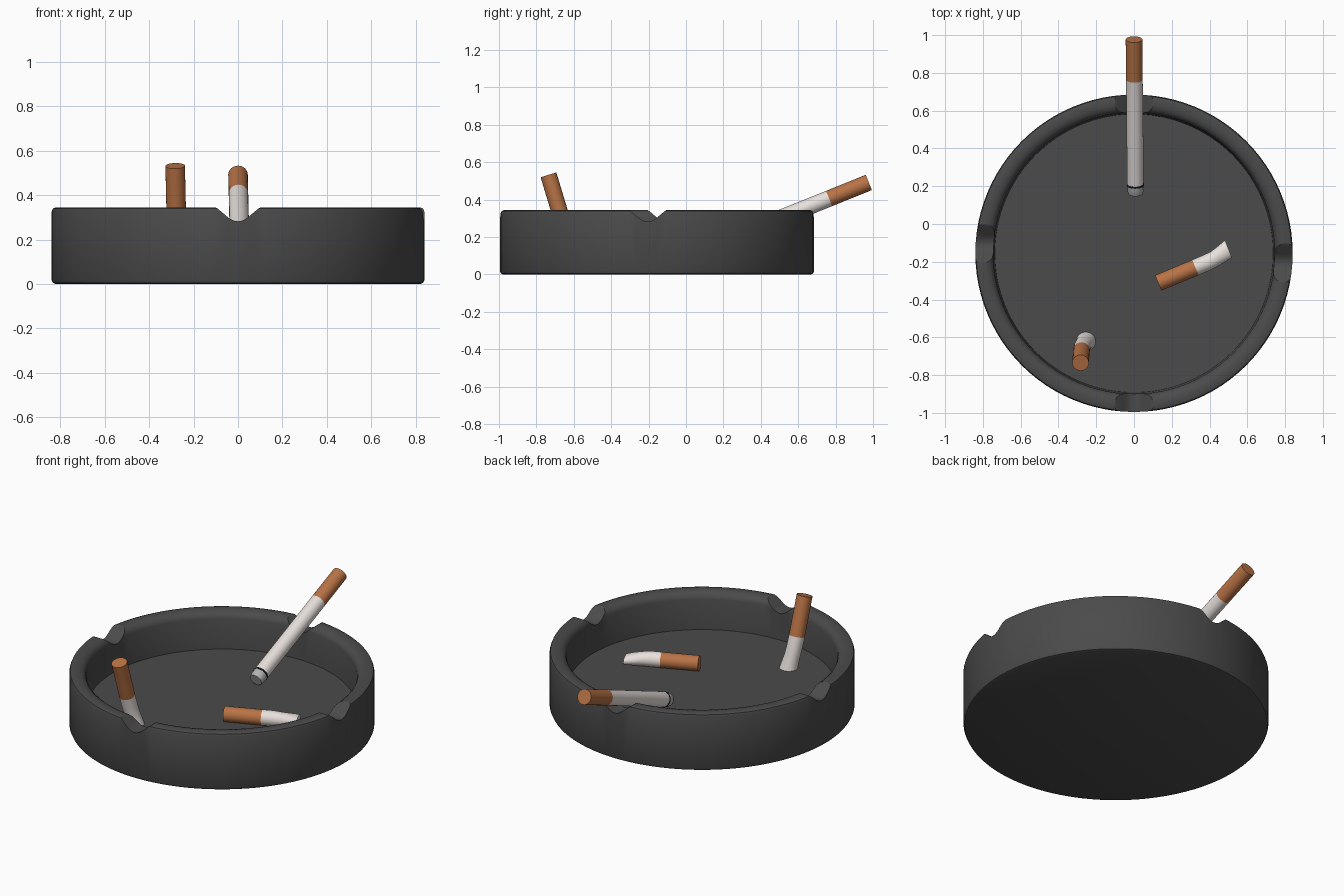
import bpy, bmesh, math
from mathutils import Vector

if "Cube" in bpy.data.objects:
    bpy.data.objects.remove(bpy.data.objects["Cube"])

CY = -0.155      # tray centre in y
FLOOR = 0.125    # height of the tray floor
R = 0.044        # cigarette radius


def material(name, rgb):
    m = bpy.data.materials.new(name)
    m.diffuse_color = (*rgb, 1)
    m.use_nodes = True
    m.node_tree.nodes["Principled BSDF"].inputs["Base Color"].default_value = m.diffuse_color
    return m


DARK = material("dark_ceramic", (0.07, 0.07, 0.07))
CORK = material("cork", (0.48, 0.17, 0.06))
PAPER = material("paper", (0.8, 0.74, 0.71))
ASH = material("ash", (0.45, 0.45, 0.45))
BURN = material("burnt_ring", (0.01, 0.01, 0.01))


def finish(name, bm, mat):
    bmesh.ops.recalc_face_normals(bm, faces=bm.faces)
    me = bpy.data.meshes.new(name)
    bm.to_mesh(me)
    bm.free()
    ob = bpy.data.objects.new(name, me)
    bpy.context.collection.objects.link(ob)
    me.materials.append(mat)
    return ob


def smooth(ob, angle=35):
    bpy.ops.object.select_all(action='DESELECT')
    ob.select_set(True)
    bpy.context.view_layer.objects.active = ob
    bpy.ops.object.shade_smooth_by_angle(angle=math.radians(angle))


def skin(bm, rings):
    """Join successive rings of points and cap both ends."""
    rows = [[bm.verts.new(p) for p in ring] for ring in rings]
    for a, b in zip(rows, rows[1:]):
        for i in range(len(a)):
            j = (i + 1) % len(a)
            bm.faces.new((a[i], a[j], b[j], b[i]))
    bm.faces.new(rows[0])
    bm.faces.new(rows[-1])


def sweep(name, path, mat, ref, sizes=None, start=None, end=None, sides=24):
    """Round tube along a path; sizes holds (side, up) radii per point."""
    pts = [Vector(p) for p in path]
    rings = []
    for k, p in enumerate(pts):
        t = (pts[min(k + 1, len(pts) - 1)] - pts[max(k - 1, 0)]).normalized()
        if k == 0 and start:
            t = Vector(start).normalized()
        if k == len(pts) - 1 and end:
            t = Vector(end).normalized()
        side = t.cross(Vector(ref)).normalized()
        up = side.cross(t)
        a, b = sizes[k] if sizes else (R, R)
        rings.append([p + side * a * math.cos(2 * math.pi * i / sides)
                      + up * b * math.sin(2 * math.pi * i / sides) for i in range(sides)])
    bm = bmesh.new()
    skin(bm, rings)
    ob = finish(name, bm, mat)
    smooth(ob)
    return ob


# tray: turned profile (radius, height) from base to floor
profile = [(0.822, 0), (0.834, 0.005), (0.84, 0.018), (0.84, 0.327), (0.835, 0.34),
           (0.822, 0.345), (0.79, 0.345), (0.768, 0.339), (0.752, 0.325), (0.745, 0.305),
           (0.737, FLOOR)]
N = 96
bm = bmesh.new()
skin(bm, [[(r * math.cos(2 * math.pi * i / N), CY + r * math.sin(2 * math.pi * i / N), z)
           for i in range(N)] for r, z in profile])
tray = finish("ashtray", bm, DARK)

# four rounded V notches cut through the rim
half = [(0.155, 0.40), (0.113, 0.352), (0.09, 0.338), (0.045, 0.300), (0.03, 0.290), (0.015, 0.284)]
notch = [(-u, z) for u, z in half] + [(0, 0.282)] + [(u, z) for u, z in reversed(half)]
for angle, shift in ((-90, 0), (0, -0.05), (90, 0), (180, -0.05)):
    c, s = math.cos(math.radians(angle)), math.sin(math.radians(angle))
    bm = bmesh.new()
    skin(bm, [[(c * r - s * (u + shift), CY + s * r + c * (u + shift), z) for u, z in notch]
              for r in (0.6, 0.95)])
    cutter = finish("notch_cutter", bm, DARK)
    cutter.hide_render = True
    mod = tray.modifiers.new("notch", 'BOOLEAN')
    mod.operation, mod.solver, mod.object = 'DIFFERENCE', 'EXACT', cutter
    bpy.context.view_layer.objects.active = tray
    bpy.ops.object.modifier_apply(modifier=mod.name)
    bpy.data.objects.remove(cutter)
smooth(tray, 30)

# long cigarette resting in the back notch
top, tip = Vector((0, 0.977, 0.492)), Vector((0.008, 0.16, 0.162))


def along(f):
    return top.lerp(tip, f)


UP = (0, 0, 1)
sweep("long_filter", [along(0), along(0.26)], CORK, UP)
sweep("long_paper", [along(0.26), along(0.935)], PAPER, UP)
sweep("long_burnt_ring", [along(0.935), along(0.947)], BURN, UP, [(R + .001, R + .001)] * 2)
sweep("long_ash", [along(0.947), along(0.965), along(0.985), along(1)], ASH, UP,
      [(0.043, 0.043), (0.041, 0.043), (0.042, 0.04), (0.037, 0.037)])

# stub stood against the front wall, foot crushed on the floor
bend = (-0.278, -0.668, 0.31)
lean = (0.005, 0.067, -0.222)
sweep("standing_filter", [(-0.283, -0.735, 0.532), bend], CORK, (1, 0, 0), start=lean, end=lean)
sweep("standing_paper", [bend, (-0.274, -0.651, 0.25), (-0.268, -0.638, 0.20),
                         (-0.261, -0.628, 0.16), (-0.255, -0.622, FLOOR + 0.003)],
      PAPER, (1, 0, 0), [(R, R), (R, R), (0.043, R), (0.045, 0.047), (0.05, 0.052)],
      start=lean, end=(0, 0, -1))

# stub lying on the floor, end pinched flat
z = FLOOR + R
axis = (0.197, 0.082, 0)
sweep("lying_filter", [(0.128, -0.312, z), (0.325, -0.23, z)], CORK, UP, start=axis, end=axis)
sweep("lying_paper", [(0.325, -0.23, z), (0.38, -0.207, z), (0.425, -0.185, z - 0.002),
                      (0.465, -0.158, z - 0.004), (0.50, -0.132, z - 0.004)],
      PAPER, UP, [(R, R), (R, R), (0.043, 0.04), (0.045, 0.034), (0.05, 0.024)],
      start=axis, end=(0.9, 0.35, 0))
